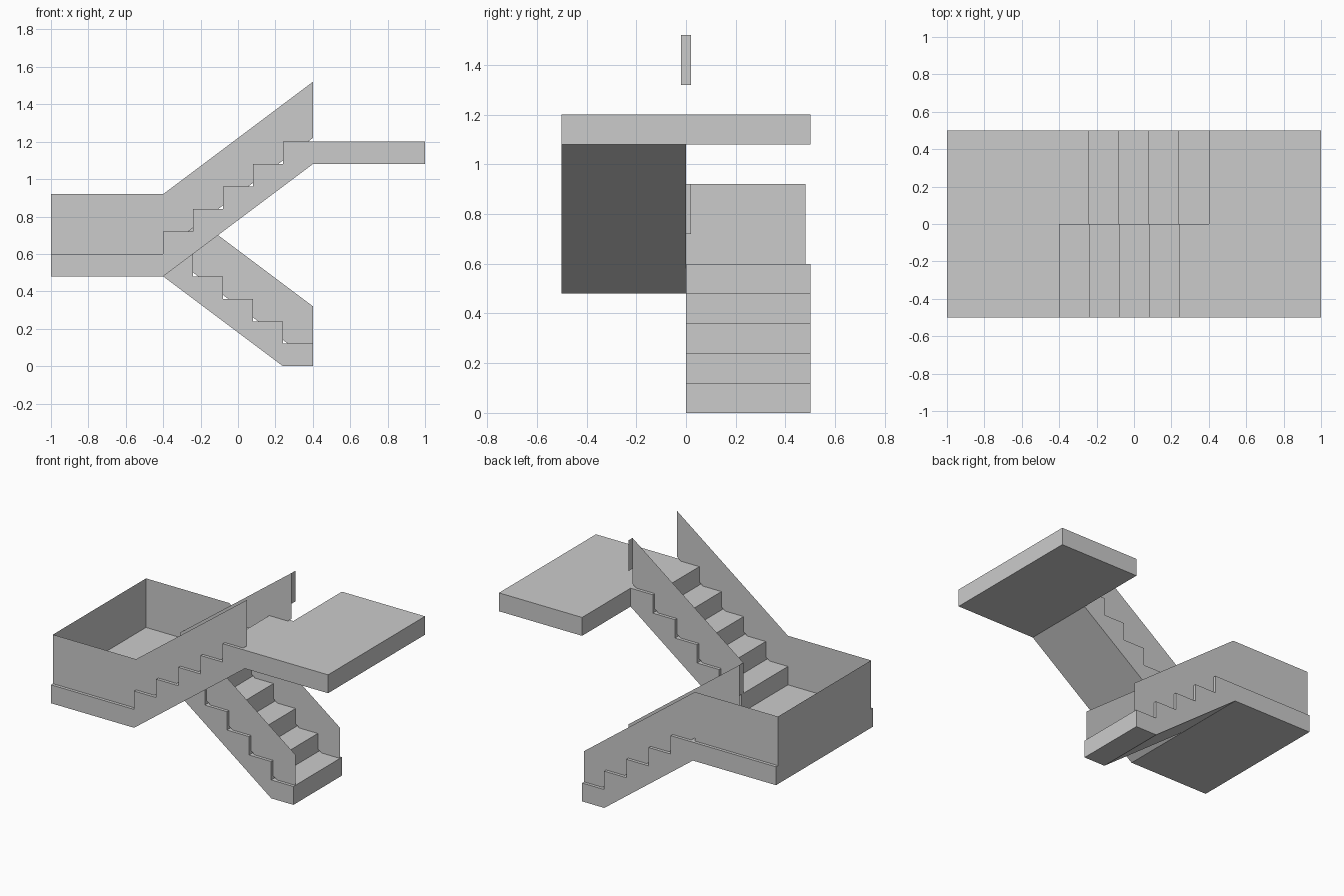
import bpy, bmesh

if "Cube" in bpy.data.objects:
    bpy.data.objects.remove(bpy.data.objects["Cube"])

RUN, RISE, N = 0.16, 0.12, 5


def finish(name, bm):
    bmesh.ops.remove_doubles(bm, verts=bm.verts, dist=1e-5)
    bmesh.ops.recalc_face_normals(bm, faces=bm.faces)
    me = bpy.data.meshes.new(name)
    bm.to_mesh(me)
    bm.free()
    ob = bpy.data.objects.new(name, me)
    bpy.context.collection.objects.link(ob)


def prism(name, profile, y0, y1, skip=()):
    """Extrude an XZ profile along y; side edges listed in skip stay open."""
    bm = bmesh.new()
    a = [bm.verts.new((x, y0, z)) for x, z in profile]
    b = [bm.verts.new((x, y1, z)) for x, z in profile]
    bm.faces.new(a)
    bm.faces.new(b[::-1])
    n = len(profile)
    for i in range(n):
        if i not in skip:
            j = (i + 1) % n
            bm.faces.new((a[i], b[i], b[j], a[j]))
    finish(name, bm)


def sheets(name, polys):
    """Thin panels made of flat polygons."""
    bm = bmesh.new()
    for p in polys:
        bm.faces.new([bm.verts.new(c) for c in p])
    finish(name, bm)


def steps(z0, d):
    """Stepped outline climbing in direction d (+1 or -1)."""
    pts = []
    for i in range(N):
        x = d * (-0.4 + i * RUN)
        pts += [(x, z0 + i * RISE), (x, z0 + (i + 1) * RISE)]
    return pts + [(d * 0.4, z0 + N * RISE)]


# Flights: open where they join a landing
lower = steps(0, -1) + [(-0.4, 0.48), (0.24, 0)]
prism("lower_flight", lower, 0, 0.5, skip=(2 * N,))
upper = steps(0.6, 1) + [(0.4, 1.08), (-0.4, 0.48)]
prism("upper_flight", upper, -0.5, 0, skip=(2 * N, 2 * N + 2))

# Landings
prism("middle_landing", [(-1, 0.48), (-0.4, 0.48), (-0.4, 0.6), (-1, 0.6)],
      -0.5, 0.5, skip=(1,))
prism("top_landing", [(0.4, 1.08), (1, 1.08), (1, 1.2), (0.4, 1.2)], -0.5, 0.5)


# Railing panels
def slope(y, za, zb):
    """Sloped panel, za and zb are the bottom heights at x=-0.4 and x=0.4."""
    return [(-0.4, y, za), (0.4, y, zb), (0.4, y, zb + 0.3), (-0.4, y, za + 0.3)]


def level(y):
    return [(-1, y, 0.6), (-0.4, y, 0.6), (-0.4, y, 0.92), (-1, y, 0.92)]


def cross(x, y, z0, z1):
    return [(x, -y, z0), (x, y, z0), (x, y, z1), (x, -y, z1)]


sheets("outer_railing", [slope(-0.48, 0.62, 1.22), level(-0.48),
                         cross(-1, 0.48, 0.6, 0.92),
                         level(0.48), slope(0.48, 0.62, 0.02)])
sheets("inner_railing", [slope(-0.02, 0.62, 1.22), slope(0.02, 0.62, 0.02),
                         cross(-0.4, 0.02, 0.72, 0.92),
                         cross(0.4, 0.02, 1.32, 1.52)])
